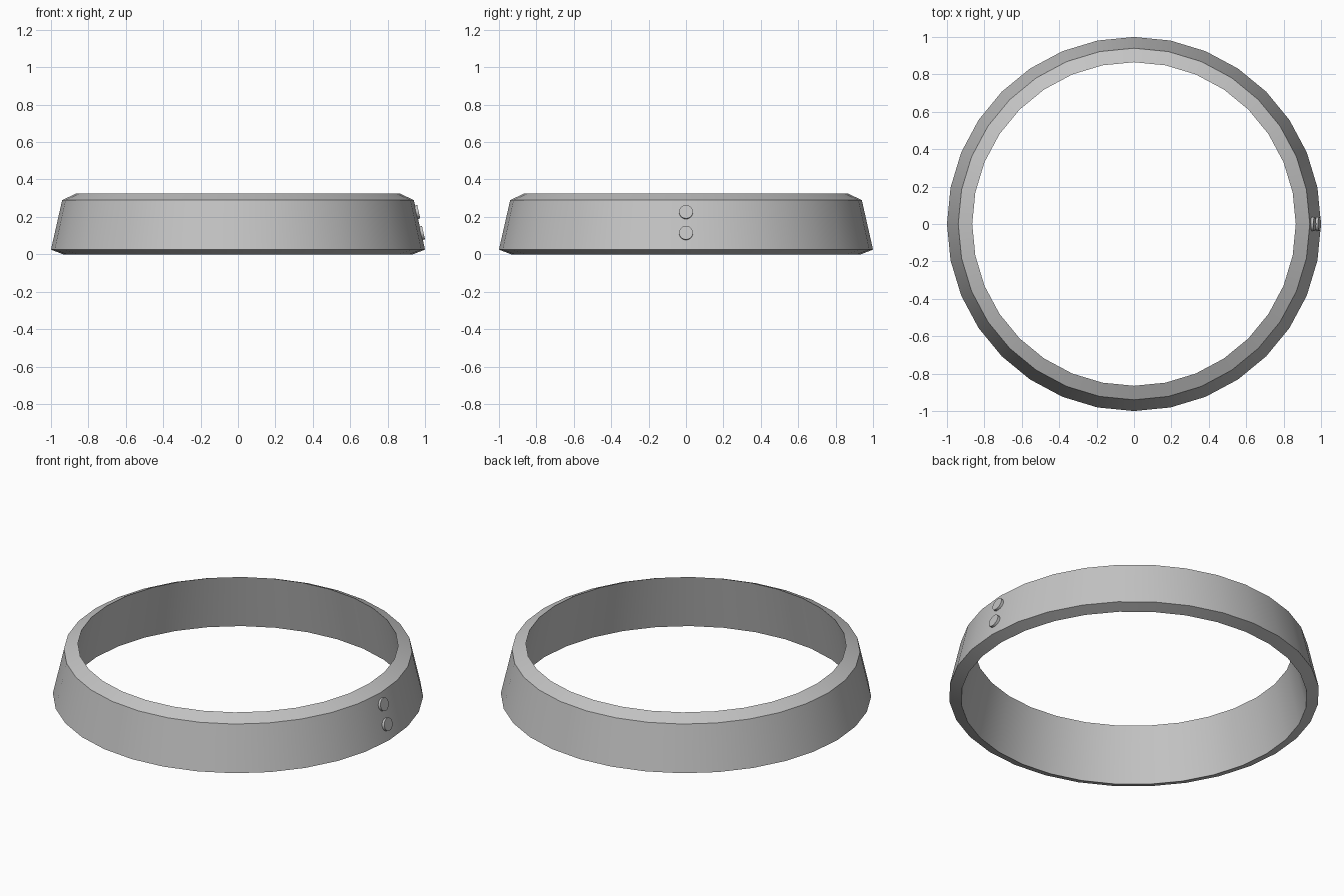
import bpy, bmesh, math
from mathutils import Matrix, Vector

cube = bpy.data.objects.get("Cube")
if cube:
    bpy.data.objects.remove(cube, do_unlink=True)

GREY = 0.55
metal = bpy.data.materials.new("plain_grey")
metal.use_nodes = True
metal.diffuse_color = (GREY, GREY, GREY, 1)
metal.node_tree.nodes["Principled BSDF"].inputs["Base Color"].default_value = (GREY, GREY, GREY, 1)


def finish(bm, name):
    """Turn a bmesh into a smooth-shaded object with sharp edges kept."""
    bmesh.ops.recalc_face_normals(bm, faces=bm.faces[:])
    mesh = bpy.data.meshes.new(name)
    bm.to_mesh(mesh)
    bm.free()
    mesh.materials.append(metal)
    obj = bpy.data.objects.new(name, mesh)
    bpy.context.collection.objects.link(obj)
    bpy.ops.object.select_all(action="DESELECT")
    obj.select_set(True)
    bpy.context.view_layer.objects.active = obj
    bpy.ops.object.shade_smooth_by_angle(angle=math.radians(30))
    return obj


# Tapered band: a four-sided section (radius, height) spun around z
SIDES = 32
section = [(1.0, 0.025), (0.94, 0.29), (0.865, 0.325), (0.935, 0.0)]
bm = bmesh.new()
rings = []
for i in range(SIDES):
    a = math.tau * i / SIDES
    rings.append([bm.verts.new((r * math.cos(a), r * math.sin(a), z)) for r, z in section])
for i, ring in enumerate(rings):
    after = rings[(i + 1) % SIDES]
    for j in range(len(section)):
        k = (j + 1) % len(section)
        bm.faces.new((ring[j], after[j], after[k], ring[k]))
finish(bm, "band")

# Two round studs on the left side, lying flat against the sloping wall
low, high = (Vector((r, 0, z)) for r, z in section[:2])
slope = (high - low).normalized()
normal = Vector((slope.z, 0, -slope.x))
tilt = normal.to_track_quat("Z", "Y").to_matrix().to_4x4()
for name, height in (("lower_stud", 0.113), ("upper_stud", 0.225)):
    centre = low.lerp(high, (height - low.z) / (high.z - low.z))
    bm = bmesh.new()
    bmesh.ops.create_cone(bm, cap_ends=True, segments=24, radius1=0.037, radius2=0.037,
                          depth=0.024, matrix=Matrix.Translation(centre) @ tilt)
    finish(bm, name)
